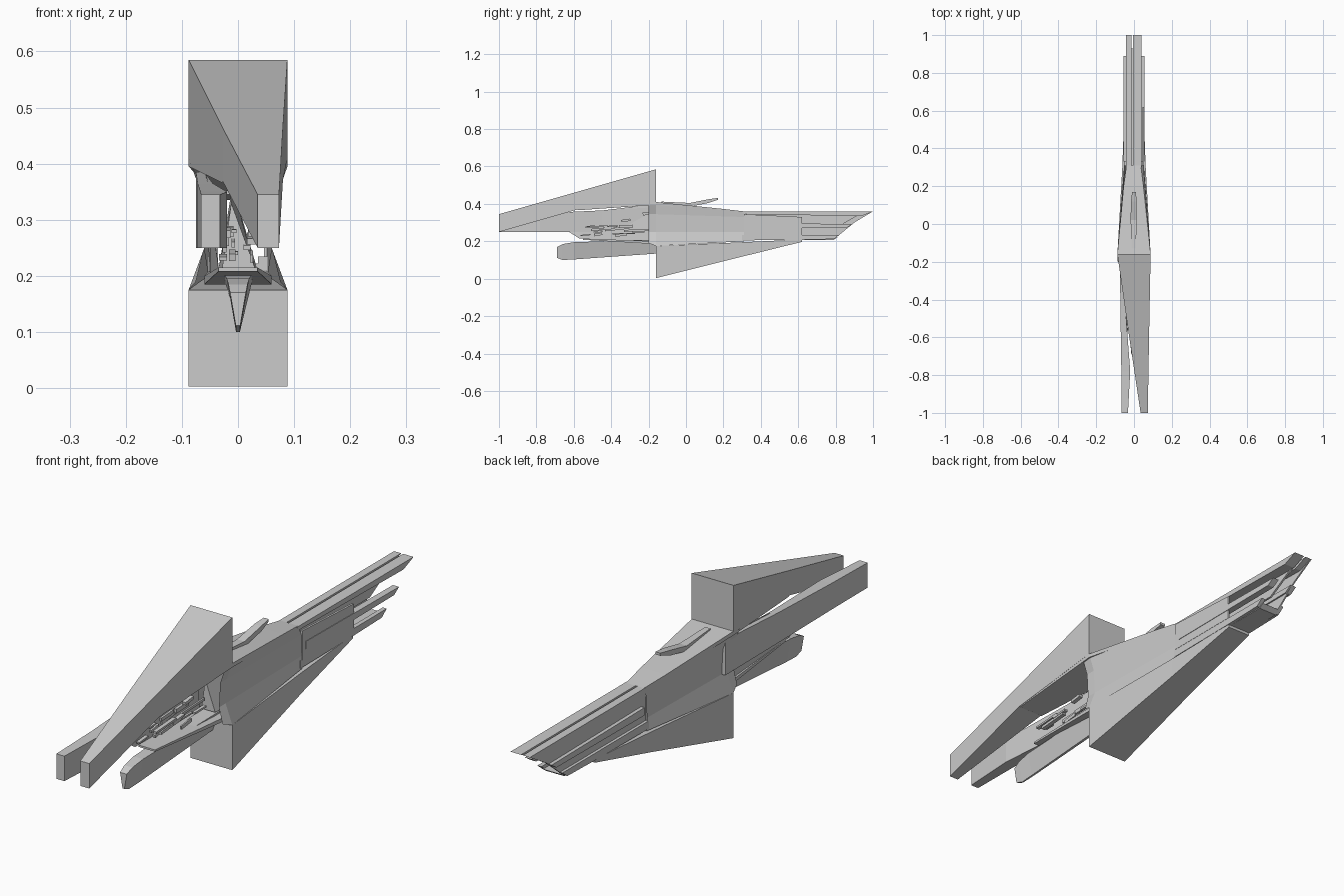
import bpy, bmesh, random
from mathutils import Matrix

if "Cube" in bpy.data.objects:
    bpy.data.objects.remove(bpy.data.objects["Cube"])

random.seed(4)


def finish(name, bm, mirror=False):
    me = bpy.data.meshes.new(name)
    bm.to_mesh(me)
    bm.free()
    ob = bpy.data.objects.new(name, me)
    bpy.context.collection.objects.link(ob)
    if mirror:
        ob.modifiers.new("mirror", 'MIRROR')
    return ob


def loft(name, sections, mirror=False, closed=True):
    """Skin a row of (y, [(x, z), ...]) cross-sections."""
    bm = bmesh.new()
    rings = [[bm.verts.new((x, y, z)) for x, z in pts] for y, pts in sections]
    n = len(rings[0])
    for a, b in zip(rings, rings[1:]):
        for i in range(n if closed else n - 1):
            j = (i + 1) % n
            bm.faces.new((a[i], a[j], b[j], b[i]))
    if closed:
        bm.faces.new(rings[0])
        bm.faces.new(rings[-1][::-1])
    bmesh.ops.recalc_face_normals(bm, faces=bm.faces)
    return finish(name, bm, mirror)


def rect(x0, x1, z0, z1):
    return [(x0, z0), (x1, z0), (x1, z1), (x0, z1)]


def plate(name, x0, x1, outline, mirror=False):
    """Side outline in (y, z), extruded from x0 to x1."""
    bm = bmesh.new()
    f = bm.faces.new([bm.verts.new((x0, y, z)) for y, z in outline])
    g = bmesh.ops.extrude_face_region(bm, geom=[f])
    for v in g["geom"]:
        if isinstance(v, bmesh.types.BMVert):
            v.co.x = x1
    bmesh.ops.recalc_face_normals(bm, faces=bm.faces)
    return finish(name, bm, mirror)


# upper wedge, drawn out into the right front prong
loft("upper_wedge", [
    (-1.0, rect(.035, .073, .25, .345)),
    (-.58, rect(-.028, .08, .37, .465)),
    (-.16, rect(-.088, .088, .41, .585))])

# left front prong, a level beam running back into the hull
loft("left_prong", [
    (-1.0, rect(-.066, -.032, .25, .345)),
    (-.78, rect(-.067, -.02, .25, .35)),
    (-.45, rect(-.072, -.045, .25, .365)),
    (-.13, rect(-.075, -.06, .25, .385))])

# lower wedge, blunt in front and running to a thin tail
loft("lower_wedge", [
    (-.16, rect(-.088, .088, .003, .175)),
    (.30, rect(-.062, .062, .118, .195)),
    (.62, rect(-.05, .05, .197, .21))])

# hull sides with the pinched waist, open in front
loft("hull_side", [
    (-.20, [(.086, .405), (.065, .345), (.06, .25), (.075, .19)]),
    (-.16, [(.088, .41), (.065, .345), (.06, .25), (.088, .175)]),
    (.31, [(.036, .36), (.05, .33), (.052, .25), (.052, .20)])],
    mirror=True, closed=False)

# left inner cheek of the open nose
loft("nose_cheek", [
    (-.72, [(-.05, .34), (-.05, .31)]),
    (-.57, [(-.05, .35), (-.035, .215)]),
    (-.16, [(-.06, .40), (-.05, .20)])], closed=False)

# hull roof and floor behind the wedges
loft("hull_roof", [
    (-.58, rect(-.028, .078, .366, .37)),
    (-.16, rect(-.088, .088, .395, .41)),
    (.20, rect(-.055, .05, .36, .373)),
    (.31, rect(-.04, .036, .35, .36))])
loft("hull_floor", [
    (-.55, rect(-.035, .035, .208, .215)),
    (-.16, rect(-.06, .06, .185, .20)),
    (.31, rect(-.05, .05, .20, .21))])

# inner keel, triangular in section
loft("inner_keel", [
    (-.18, [(-.028, .215), (.03, .215), (-.012, .33)]),
    (.31, [(-.035, .21), (.035, .21), (-.01, .36)])])

# blade below the nose
loft("lower_blade", [
    (-.69, [(-.004, .112), (.004, .112), (.014, .17), (-.014, .17)]),
    (-.66, [(-.003, .10), (.003, .10), (.017, .185), (-.017, .185)]),
    (-.60, [(-.004, .103), (.004, .103), (.02, .195), (-.02, .195)]),
    (-.15, [(-.006, .135), (.006, .135), (.03, .21), (-.03, .21)])])

# tail: roof strips, side walls, floor and ribs
for side, x0, x1 in (("left", -.04, -.012), ("right", -.004, .04)):
    plate("tail_roof_" + side, x0, x1,
          [(.30, .345), (.94, .335), (1.0, .36), (.30, .36)])
plate("tail_wall_left", -.042, -.036,
      [(.30, .21), (.79, .21), (.90, .30), (1.0, .36), (.30, .36)])
plate("tail_wall_right", .046, .054,
      [(.31, .235), (.62, .235), (.62, .33), (.31, .345)])
plate("tail_rib", .030, .056,
      [(.33, .268), (.86, .272), (.89, .292), (.33, .298)], mirror=True)
plate("tail_floor", -.04, .04,
      [(.30, .208), (.79, .208), (.81, .222), (.30, .222)])
plate("tail_floor_rail", .036, .053,
      [(.30, .205), (.62, .208), (.79, .212), (.82, .235), (.30, .235)], mirror=True)
plate("tail_spine", -.012, -.004,
      [(.31, .27), (.80, .27), (.93, .345), (.31, .35)])

# thin gun on the roof
loft("roof_gun", [
    (-.13, rect(-.012, .010, .40, .412)),
    (.02, rect(-.018, .014, .385, .405)),
    (.12, rect(-.016, .014, .405, .425)),
    (.17, rect(-.010, .010, .422, .432))])

# small machinery inside the open nose
bm = bmesh.new()
for i in range(16):
    t = random.random()
    pos = (random.uniform(-.03, .03), -.56 + .38 * t, random.uniform(.225, .27 + .09 * t))
    size = (random.uniform(.005, .018), random.uniform(.04, .14), random.uniform(.006, .016))
    bmesh.ops.create_cube(bm, size=1, matrix=Matrix.Translation(pos)
                          @ Matrix.Rotation(random.uniform(0, .2), 4, 'X')
                          @ Matrix.Diagonal((*size, 1)))
finish("nose_machinery", bm)

# small block under the tail joint
loft("under_tail_block", [
    (.31, rect(-.02, .02, .17, .19)),
    (.40, rect(-.012, .012, .175, .188))])
